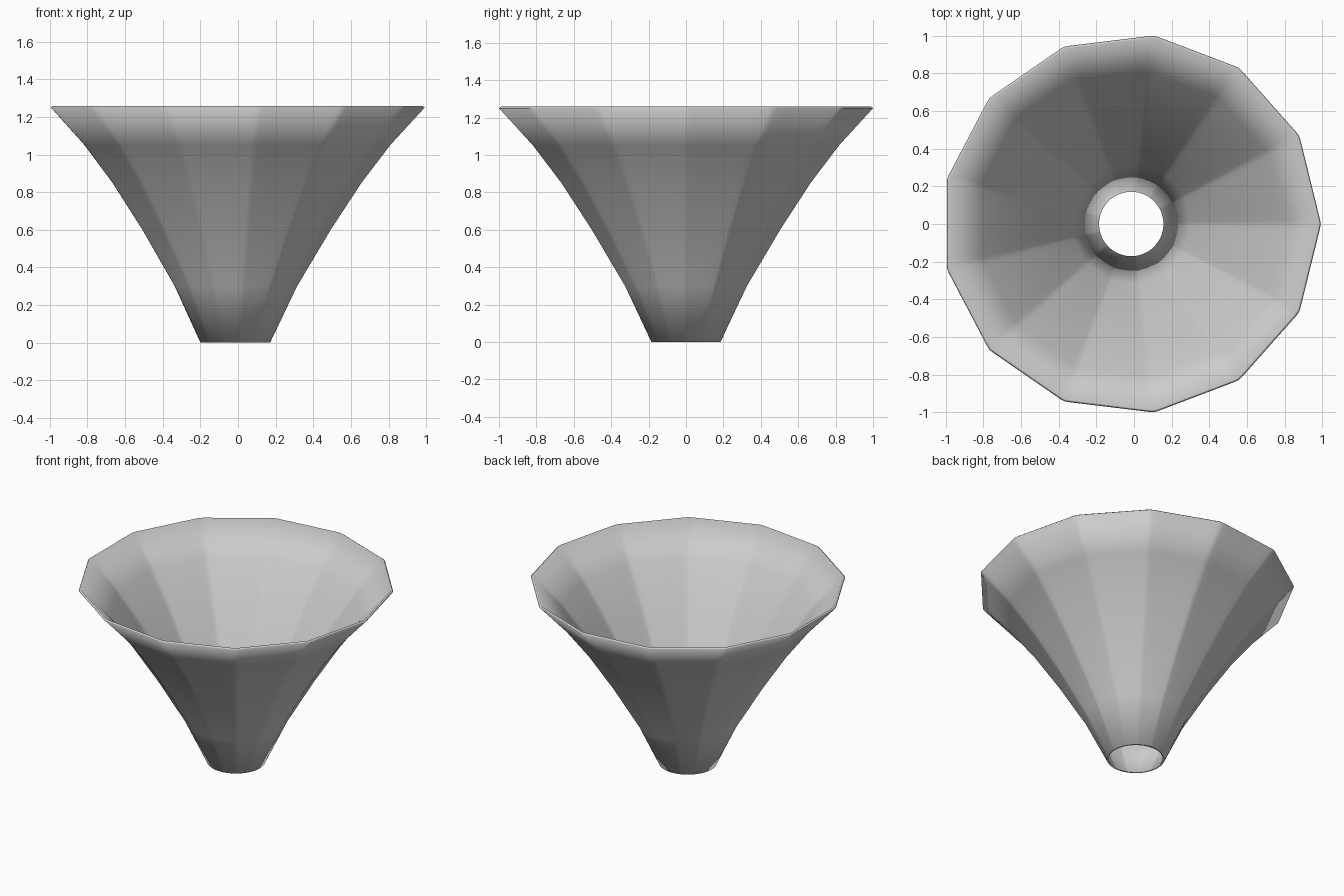
import bpy, math

if "Cube" in bpy.data.objects:
    bpy.data.objects.remove(bpy.data.objects["Cube"])

SIDES = 13
STEP = 2 * math.pi / SIDES
HALF = STEP / 2
CX = -0.0145

# outer wall: (corner radius, height, blend from circle to polygon)
outer = [(0.185, 0.0, 0.0), (0.329, 0.30, 0.8), (0.508, 0.60, 1.0),
         (0.672, 0.85, 1.0), (0.825, 1.05, 1.0), (1.009, 1.25, 1.0)]
# inner wall: thin offset of the outer wall
inner = [(r - 0.012, z + 0.009, k) for r, z, k in outer]
inner[0] = (0.171, 0.0, 0.0)
profile = outer + inner[::-1]

# angles around the section: each corner gets a tight rounded cluster
OFFSETS = [math.radians(a) for a in (-9.5, -5, -1.3, 0, 1.3, 5, 9.5)] + [HALF]
angles = [(i * STEP + o, o) for i in range(SIDES) for o in OFFSETS]


def section_radius(r, k, o):
    poly = r * math.cos(HALF) / math.cos(HALF - abs(o))
    if o == 0:
        poly *= 0.998
    return r + (poly - r) * k


# funnel: closed wall profile swept round the rounded polygon
verts = []
for r, z, k in profile:
    for a, o in angles:
        rr = section_radius(r, k, o)
        verts.append((CX + rr * math.cos(a), rr * math.sin(a), z))

n, m = len(angles), len(profile)
faces = []
for j in range(m):
    for i in range(n):
        i2, j2 = (i + 1) % n, (j + 1) % m
        faces.append((j * n + i, j * n + i2, j2 * n + i2, j2 * n + i))

mesh = bpy.data.meshes.new("funnel")
mesh.from_pydata(verts, [], faces)
mesh.update()
for p in mesh.polygons:
    p.use_smooth = True
funnel = bpy.data.objects.new("funnel", mesh)
bpy.context.collection.objects.link(funnel)
